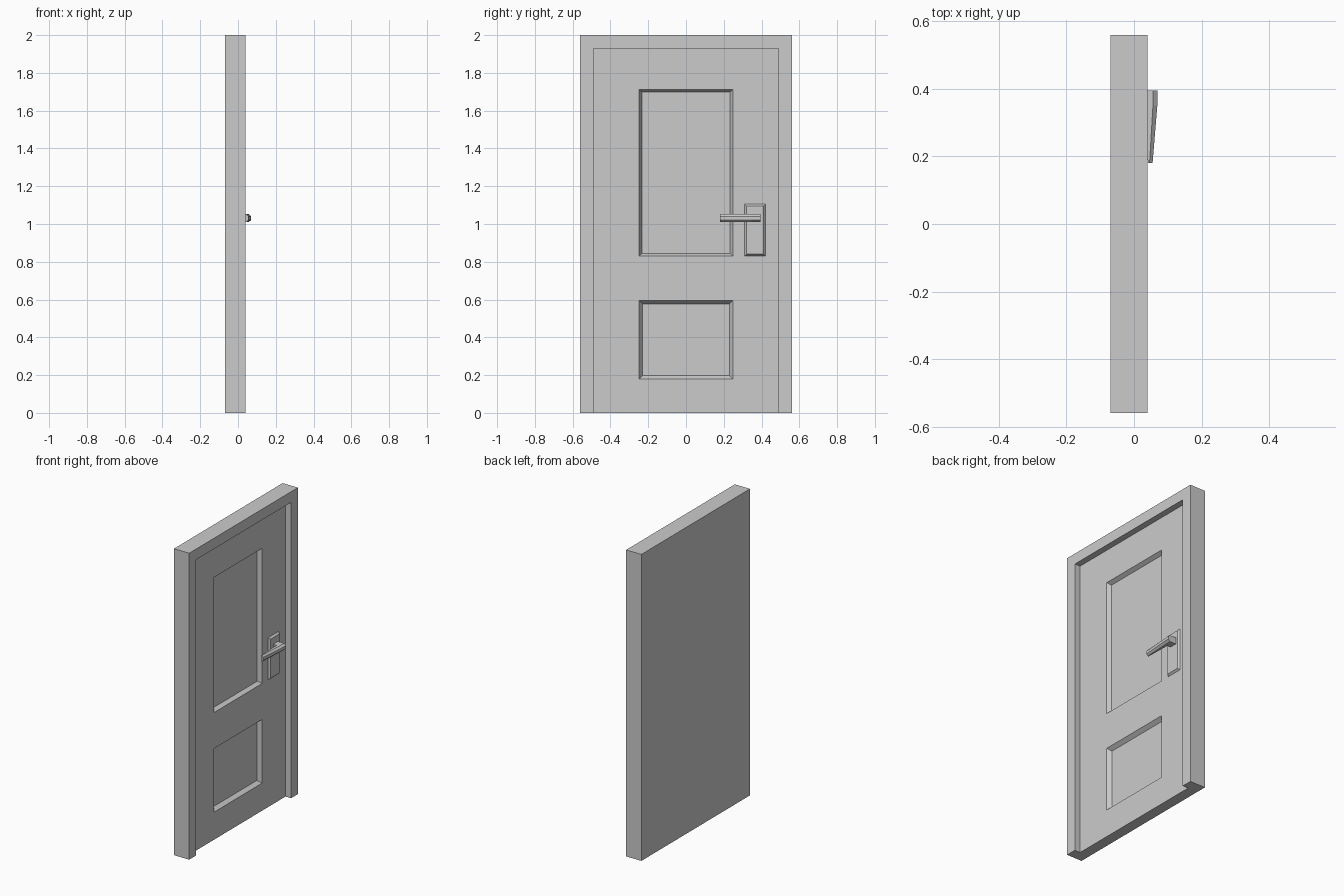
import bpy, bmesh

if "Cube" in bpy.data.objects:
    bpy.data.objects.remove(bpy.data.objects["Cube"])


def loft(name, rings):
    """Closed solid skinned through equally sized rings of points."""
    bm = bmesh.new()
    loops = [[bm.verts.new(p) for p in ring] for ring in rings]
    n = len(loops[0])
    for a, b in zip(loops, loops[1:]):
        for i in range(n):
            j = (i + 1) % n
            bm.faces.new((a[i], a[j], b[j], b[i]))
    bm.faces.new(loops[0])
    bm.faces.new(loops[-1])
    bmesh.ops.recalc_face_normals(bm, faces=bm.faces)
    me = bpy.data.meshes.new(name)
    bm.to_mesh(me)
    bm.free()
    ob = bpy.data.objects.new(name, me)
    bpy.context.collection.objects.link(ob)
    return ob


def rect(x, y0, y1, z0, z1, grow=0.0):
    y0, y1, z0, z1 = y0 - grow, y1 + grow, z0 - grow, z1 + grow
    return [(x, y0, z0), (x, y1, z0), (x, y1, z1), (x, y0, z1)]


def cut(target, cutter):
    mod = target.modifiers.new("cut", 'BOOLEAN')
    mod.operation = 'DIFFERENCE'
    mod.solver = 'EXACT'
    mod.object = cutter
    bpy.context.view_layer.objects.active = target
    bpy.ops.object.modifier_apply(modifier=mod.name)
    bpy.data.objects.remove(cutter)


# Frame and door in one solid block, with the doorway recessed
FRAME = (-0.56, 0.56, 0.0, 2.0)
door = loft("door_with_frame", [rect(-0.07, *FRAME), rect(0.04, *FRAME)])
OPENING = (-0.49, 0.49, -0.1, 1.93)
cut(door, loft("opening_cutter", [rect(0.0, *OPENING), rect(0.1, *OPENING)]))

# Sunken panels with sloped edges
DEPTH = 0.025
for z0, z1, slope in ((0.83, 1.712, 0.014), (0.18, 0.595, 0.018)):
    panel = (-0.248, 0.248, z0, z1)
    cut(door, loft("panel_cutter", [rect(-DEPTH, *panel, -slope),
                                    rect(DEPTH, *panel, slope)]))

# Handle plate with bevelled rim
PLATE = (0.31, 0.42, 0.83, 1.105)
loft("handle_plate", [rect(0.0, *PLATE), rect(0.012, *PLATE, -0.01)])

# Handle stem between plate and lever
STEM = (0.347, 0.395, 1.01, 1.052)
loft("handle_stem", [rect(0.01, *STEM), rect(0.04, *STEM)])


# Lever: chamfered section tapering to the tip
def section(y, back, mid, front, h=0.021, zc=1.031):
    half = [(back, h), (mid, h), (front, h * 0.45)]
    pts = half + [(x, -z) for x, z in reversed(half)]
    return [(x, y, zc + z) for x, z in pts]


loft("handle_lever", [section(0.395, 0.038, 0.057, 0.07),
                      section(0.35, 0.036, 0.056, 0.069),
                      section(0.18, 0.041, 0.046, 0.055)])
